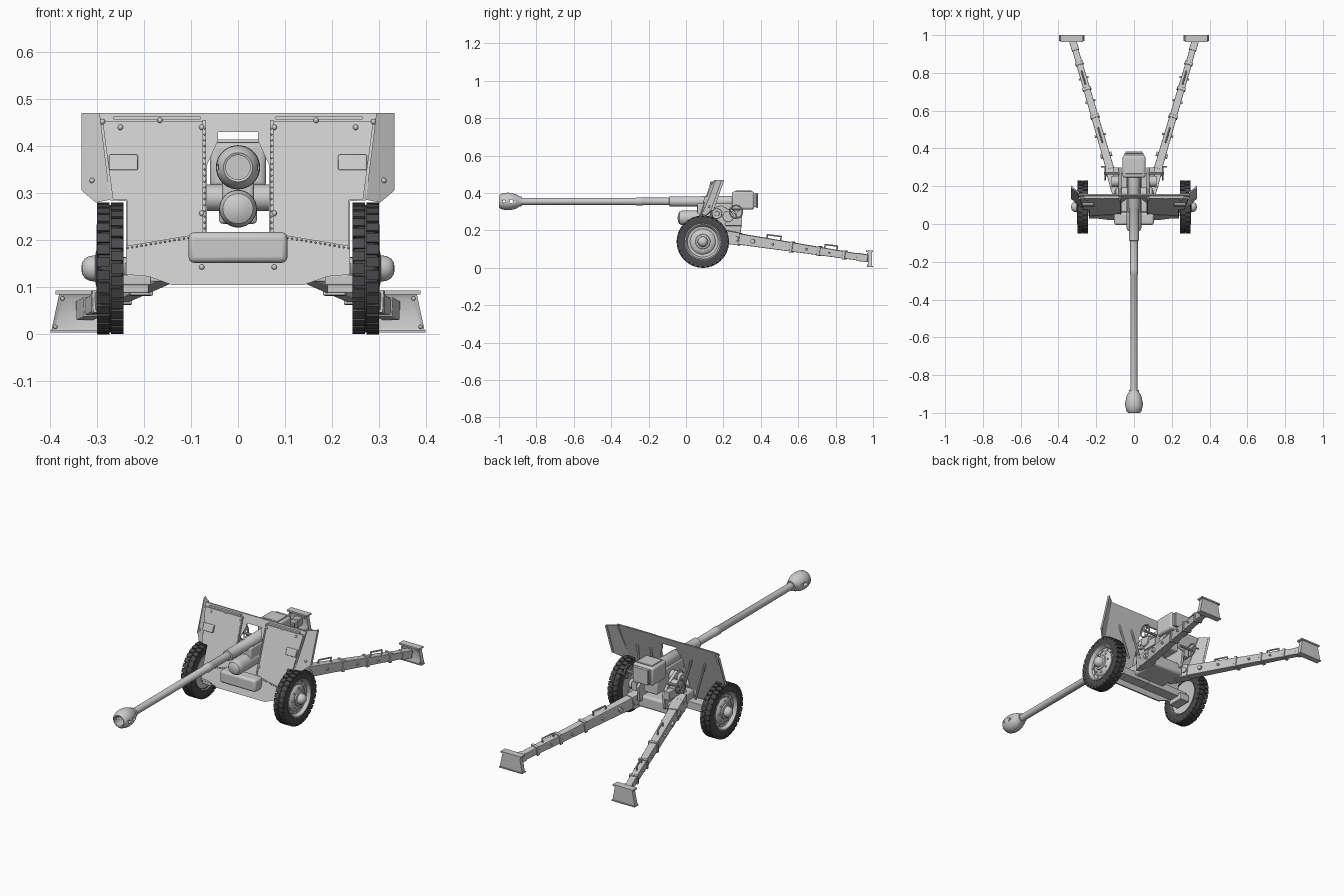
import bpy, bmesh
from math import sin, cos, pi, radians
from mathutils import Vector as V, Matrix

if "Cube" in bpy.data.objects:
    bpy.data.objects.remove(bpy.data.objects["Cube"])


def material(name, c):
    m = bpy.data.materials.new(name)
    m.diffuse_color = (*c, 1)
    m.use_nodes = True
    m.node_tree.nodes["Principled BSDF"].inputs["Base Color"].default_value = m.diffuse_color
    return m


RUBBER = material("rubber", (0.07, 0.07, 0.075))


def make(name, bm, mirror=False, bevel=0, mat=None, angle=35):
    bmesh.ops.remove_doubles(bm, verts=bm.verts, dist=1e-5)
    bmesh.ops.recalc_face_normals(bm, faces=bm.faces)
    me = bpy.data.meshes.new(name)
    bm.to_mesh(me)
    bm.free()
    me.shade_smooth()
    me.set_sharp_from_angle(angle=radians(angle))
    ob = bpy.data.objects.new(name, me)
    bpy.context.collection.objects.link(ob)
    if mat:
        me.materials.append(mat)
    if bevel:
        b = ob.modifiers.new("bevel", 'BEVEL')
        b.width, b.segments, b.limit_method = bevel, 3, 'ANGLE'
    if mirror:
        ob.modifiers.new("mirror", 'MIRROR')
    return ob


def box(bm, x, y, z, rot=Matrix()):
    """Box from (min, max) ranges, then transformed by rot."""
    c = V((sum(x) / 2, sum(y) / 2, sum(z) / 2))
    s = Matrix.Diagonal((x[1] - x[0], y[1] - y[0], z[1] - z[0], 1))
    bmesh.ops.create_cube(bm, size=1, matrix=rot @ Matrix.Translation(c) @ s)


def lathe(bm, prof, c, axis, seg=32, closed=False):
    """Revolve (radius, offset) points about the x or y axis through c."""
    rings = []
    for r, t in prof:
        ring = []
        for i in range(seg):
            a, b = r * cos(2 * pi * i / seg), r * sin(2 * pi * i / seg)
            ring.append(bm.verts.new(V(c) + (V((t, a, b)) if axis == 'x' else V((a, t, b)))))
        rings.append(ring)
    for k in range(len(rings) if closed else len(rings) - 1):
        p, q = rings[k], rings[(k + 1) % len(rings)]
        for i in range(seg):
            j = (i + 1) % seg
            bm.faces.new((p[i], p[j], q[j], q[i]))
    if not closed:
        bm.faces.new(rings[0])
        bm.faces.new(rings[-1])


def prism(bm, pts, f, d0, d1):
    """Extrude a polygon from d0 to d1 in the space mapped by f(a, b, d)."""
    p = [bm.verts.new(f(a, b, d0)) for a, b in pts]
    q = [bm.verts.new(f(a, b, d1)) for a, b in pts]
    n = len(pts)
    front = bm.faces.new(p)
    bm.faces.new(q)
    for i in range(n):
        bm.faces.new((p[i], p[(i + 1) % n], q[(i + 1) % n], q[i]))
    return front


def rod(bm, p, q, r, seg=10):
    p, q = V(p), V(q)
    m = Matrix.Translation((p + q) / 2) @ (q - p).to_track_quat('Z', 'Y').to_matrix().to_4x4()
    bmesh.ops.create_cone(bm, cap_ends=True, segments=seg, radius1=r, radius2=r, depth=(q - p).length, matrix=m)


def bolt(bm, p, r):
    bmesh.ops.create_uvsphere(bm, u_segments=10, v_segments=6, radius=r, matrix=Matrix.Translation(p))


# Barrel, sleeve and recoil cylinder
Z = 0.355
bm = bmesh.new()
lathe(bm, [(.018, -.9), (.019, -.27), (.022, -.265), (.022, -.235), (.020, -.23), (.020, -.09),
           (.027, -.088), (.027, .08), (.03, .085), (.03, .26)], (0, 0, Z), 'y')
make("barrel", bm)
bm = bmesh.new()
lathe(bm, [(0, -.045), (.018, -.043), (.032, -.036), (.039, -.022), (.04, -.01), (.04, .22), (0, .22)],
      (0, 0, .267), 'y')
make("recoil_cylinder", bm)

# Muzzle brake with side ports
bm = bmesh.new()
lathe(bm, [(0, -.92), (.026, -.92), (.026, -.998), (.031, -1), (.04, -.99), (.046, -.968), (.047, -.95), (.044, -.928),
           (.036, -.903), (.027, -.89), (.025, -.878), (0, -.878)], (0, 0, Z), 'y', 40)
brake = make("muzzle_brake", bm)
bm = bmesh.new()
for y, r in ((-.935, .010), (-.973, .007)):
    rod(bm, (-.08, y, Z), (.08, y, Z), r, 20)
cut = make("port_cutter", bm)
cut.hide_render = True
cut.hide_set(True)
m = brake.modifiers.new("ports", 'BOOLEAN')
m.object, m.operation, m.solver = cut, 'DIFFERENCE', 'EXACT'

# Breech and cradle
bm = bmesh.new()
box(bm, (-.06, .06), (.245, .365), (.312, .408))
make("breech", bm, bevel=.012)
bm = bmesh.new()
box(bm, (-.05, .05), (.36, .376), (.325, .398))
box(bm, (-.045, .045), (.374, .384), (.32, .40))
box(bm, (-.046, .046), (.265, .35), (.406, .414))
make("breech_plates", bm, bevel=.003)
bm = bmesh.new()
box(bm, (-.034, .034), (.06, .26), (.27, .345))
box(bm, (-.04, .04), (.20, .30), (.235, .315))
make("cradle", bm, bevel=.008)

# Saddle cheeks, trunnions and gear boxes
bm = bmesh.new()
prism(bm, [(.11, .14), (.29, .17), (.3, .25), (.25, .30), (.19, .335), (.14, .32), (.115, .25)],
      lambda a, b, d: V((d, a, b)), .067, .082)
rod(bm, (.03, .165, .29), (.097, .165, .29), .028, 20)
rod(bm, (.08, .165, .29), (.103, .165, .29), .014, 16)
box(bm, (.08, .112), (.21, .30), (.225, .27))
rod(bm, (.08, .225, .275), (.12, .225, .275), .03, 18)
make("saddle_cheek", bm, True, .003)

# Handwheels
bm = bmesh.new()
c = V((.152, .268, .30))
lathe(bm, [(.034 + .004 * cos(a * pi / 4), .004 * sin(a * pi / 4)) for a in range(8)], c, 'x', 28, True)
for k in range(3):
    rod(bm, c, c + .034 * V((0, cos(k * 2 * pi / 3 + .5), sin(k * 2 * pi / 3 + .5))), .0035)
rod(bm, c + V((-.075, 0, 0)), c + V((.008, 0, 0)), .007)
rod(bm, c + V((0, .034, 0)), c + V((.022, .034, 0)), .004)
make("handwheel", bm, True)

# Lower carriage, front box and axle
bm = bmesh.new()
box(bm, (-.095, .095), (.06, .27), (.13, .195))
make("lower_carriage", bm, bevel=.012)
bm = bmesh.new()
box(bm, (-.105, .105), (-.005, .06), (.152, .217))
make("front_box", bm, bevel=.012)
bm = bmesh.new()
box(bm, (0, .24), (.06, .12), (.112, .152))
box(bm, (.19, .245), (.05, .14), (.088, .126))
box(bm, (.185, .25), (.045, .06), (.105, .126))
rod(bm, (.2, .09, .14), (.30, .09, .14), .024, 20)
make("axle", bm, True, .003)


# Sloping shield
def slope(x, z, d):
    return V((x, .08 + .35 * (z - .27) + d, z))


bm = bmesh.new()
prism(bm, [(0, .47), (.295, .47), (.272, .285), (.238, .283), (.238, .127), (.19, .123), (.14, .105),
           (0, .105), (0, .2), (.066, .2), (.066, .36), (.043, .41), (.043, .43), (0, .43)], slope, 0, .008)
make("shield_plate", bm, True)
bm = bmesh.new()
prism(bm, [(.068, .453), (.288, .453), (.266, .287), (.236, .285), (.236, .187), (.068, .215)], slope, -.008, .001)
prism(bm, [(.08, .457), (.265, .457), (.265, .463), (.08, .463)], slope, -.012, .001)
prism(bm, [(.068, .2), (.075, .2), (.075, .455), (.068, .455)], slope, -.012, .001)
make("shield_panel", bm, True)


def wing(x, z, d):
    p = slope(x, z, d)
    p.y += max(0, x - .272) * .75
    return p


bm = bmesh.new()
prism(bm, [(.288, .47), (.333, .47), (.327, .44), (.333, .306), (.302, .28), (.268, .287)], wing, -.003, .006)
prism(bm, [(.325, .47), (.333, .47), (.333, .306), (.326, .302)], wing, -.006, .009)
make("shield_wing", bm, True)
bm = bmesh.new()
prism(bm, [(.213, .349), (.274, .349), (.274, .382), (.213, .382)], slope, -.018, 0)
make("vision_flap", bm, True, .003)
bm = bmesh.new()
for x, z in ((.077, .44), (.077, .257), (.288, .452), (.166, .455), (.077, .143), (.25, .44)):
    bolt(bm, slope(x, z, -.009 if z > .2 else 0), .006)
bolt(bm, wing(.31, .327, -.003), .006)
for i in range(14):
    bolt(bm, slope(.105 + i * .01, .205 - i * .00166, -.008), .0022)
for i in range(18):
    bolt(bm, slope(.071, .225 + i * .0125, -.012), .0022)
make("shield_bolts", bm, True)
bm = bmesh.new()
for x in (.12, .2):
    rod(bm, slope(x, .38, .005), (x - .04, .15, .19), .006)
make("shield_braces", bm, True)

# Wheels: tyre, tread blocks, rim and hub
W = V((.2715, .09, .14))
bm = bmesh.new()
lathe(bm, [(.088, -.022), (.1, -.027), (.12, -.0285), (.132, -.025), (.135, -.015), (.135, .015), (.132, .025),
           (.12, .0285), (.1, .027), (.088, .022)], W, 'x', 64, True)
make("tyre", bm, True, mat=RUBBER)
bm = bmesh.new()
N = 32
for i in range(N):
    for side in (0, 1):
        rot = Matrix.Translation(W) @ Matrix.Rotation(2 * pi * (i + side / 2) / N, 4, 'X')
        box(bm, ((.002, .028) if side else (-.028, -.002)), (-.0105, .0105), (.122, .1398), rot)
make("tyre_tread", bm, True, mat=RUBBER)
bm = bmesh.new()
lathe(bm, [(0, -.012), (.089, -.02), (.094, -.028), (.096, -.028), (.096, .028), (.092, .029), (.087, .022), (.082, .012),
           (.068, .010), (.06, .018), (.045, .024), (.04, .024), (.038, .03), (.028, .032), (.026, .045), (.021, .054),
           (.012, .06), (0, .0615)], W, 'x', 48)
for i in range(8):
    a = 2 * pi * i / 8
    rod(bm, W + V((.015, .052 * cos(a), .052 * sin(a))), W + V((.026, .052 * cos(a), .052 * sin(a))), .005, 6)
for i in range(12):
    a = 2 * pi * i / 12
    rod(bm, W + V((.006, .075 * cos(a), .075 * sin(a))), W + V((.015, .075 * cos(a), .075 * sin(a))), .005, 8)
make("wheel_rim", bm, True)

# Splayed trails in a local frame: along, sideways and up
A, B = V((.088, .16, .173)), V((.326, .975, .05))
D = (B - A).normalized()
S = V((D.y, -D.x, 0)).normalized()
U = S.cross(D)


def trail(t, s, u):
    return A.lerp(B, t) + S * s + U * u


def beam(bm, t0, t1, grow=0):
    ends = []
    for t in (t0, t1):
        w, h = .023 - .007 * t + grow, .032 - .015 * t + grow
        ends.append([bm.verts.new(trail(t, w * i, h * j)) for i, j in ((-1, -1), (1, -1), (1, 1), (-1, 1))])
    p, q = ends
    bm.faces.new(p)
    bm.faces.new(q)
    for i in range(4):
        bm.faces.new((p[i], p[(i + 1) % 4], q[(i + 1) % 4], q[i]))


bm = bmesh.new()
beam(bm, 0, 1)
make("trail", bm, True, .003)
bm = bmesh.new()
for t in (.05, .5, .68, .845):
    beam(bm, t - .009, t + .009, .005)
beam(bm, .93, 1, .003)
beam(bm, .0, .16, .004)
make("trail_bands", bm, True, .002)
bm = bmesh.new()
for t0, t1 in ((.33, .42), (.71, .79)):
    h = .032 - .015 * t0
    pts = [trail(t0, 0, h - .005), trail(t0, 0, h + .018), trail(t1, 0, h + .02), trail(t1, 0, h - .005)]
    for p, q in zip(pts, pts[1:]):
        rod(bm, p, q, .004)
        bolt(bm, q, .004)
for t, r in ((.14, .014), (.25, .012), (.38, .006), (.6, .006), (.75, .005)):
    rod(bm, trail(t, -.034 + .01 * t, 0), trail(t, .034 - .01 * t, 0), r, 14)
make("trail_fittings", bm, True)

# Spades
bm = bmesh.new()
f = prism(bm, [(.265, .006), (.397, .006), (.38, .086), (.28, .086)], lambda a, b, d: V((a, d, b)), .972, .995)
bmesh.ops.recalc_face_normals(bm, faces=bm.faces)
bmesh.ops.inset_individual(bm, faces=[f], thickness=.014, depth=-.006)
box(bm, (.27, .388), (.963, 1.0), (.085, .093))
box(bm, (.262, .398), (.968, 1.0), (.004, .009))
for x, z in ((.273, .016), (.388, .016), (.373, .076), (.287, .076)):
    bolt(bm, (x, .972, z), .0045)
make("spade", bm, True)
